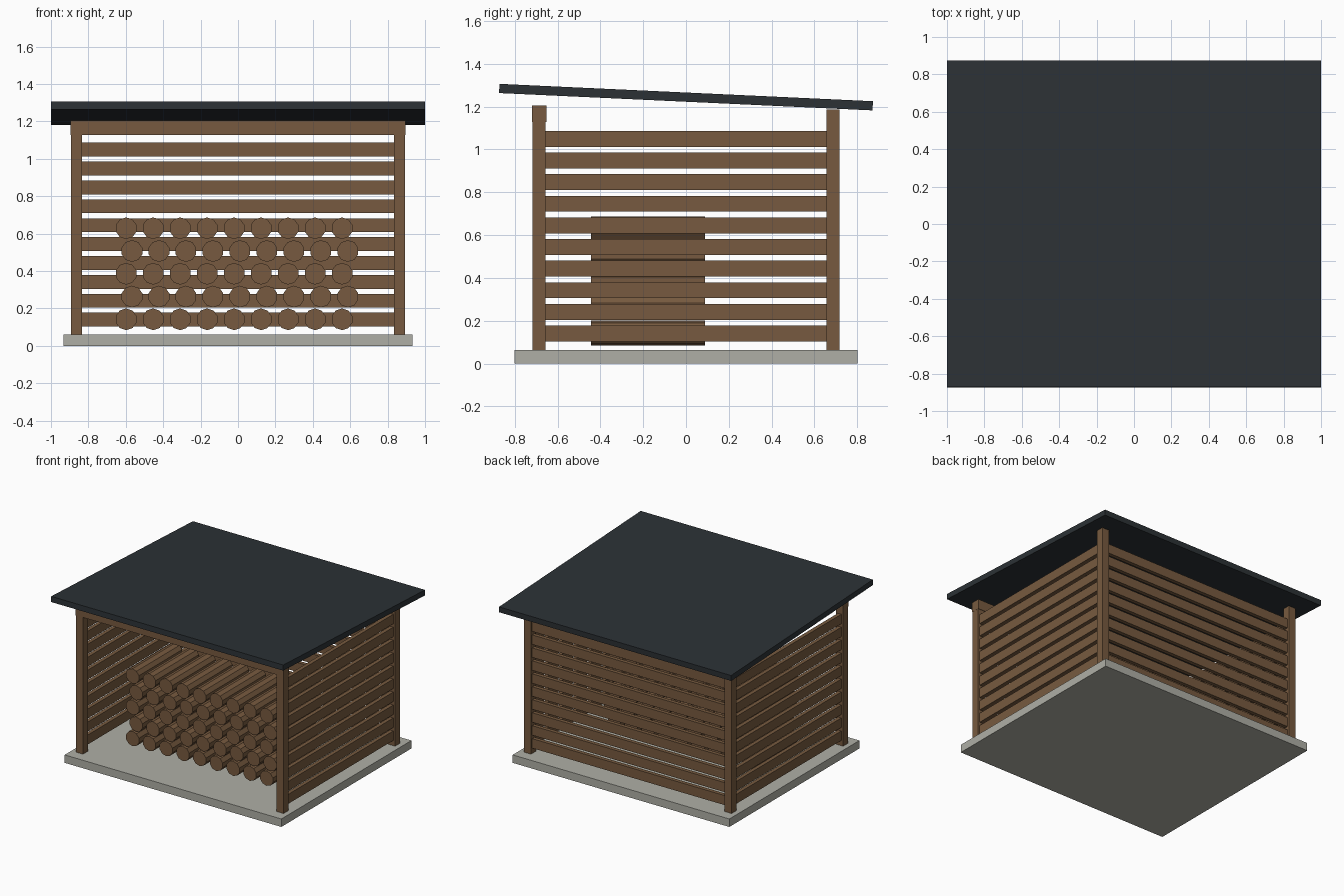
import bpy, math

if "Cube" in bpy.data.objects:
    bpy.data.objects.remove(bpy.data.objects["Cube"])


def material(name, rgb):
    m = bpy.data.materials.new(name)
    m.diffuse_color = (*rgb, 1)
    m.use_nodes = True
    m.node_tree.nodes["Principled BSDF"].inputs["Base Color"].default_value = m.diffuse_color
    return m


wood = material("wood", (0.184, 0.102, 0.05))
roofing = material("roofing", (0.025, 0.031, 0.036))
concrete = material("concrete", (0.43, 0.43, 0.38))


def box(name, centre, size, mat, tilt=0):
    bpy.ops.mesh.primitive_cube_add(size=1, location=centre, rotation=(tilt, 0, 0))
    o = bpy.context.object
    o.name = name
    o.scale = size
    o.data.materials.append(mat)
    return o


PX, PY, POST = 0.864, 0.686, 0.06
BASE = 0.062

# Floor slab
box("floor_slab", (0, 0, BASE / 2), (1.867, 1.6, BASE), concrete)

# Corner posts
top = 1.187
for sx, side in ((-1, "left"), (1, "right")):
    for sy, end in ((-1, "front"), (1, "back")):
        box(f"{end}_{side}_post", (sx * PX, sy * PY, (top + BASE) / 2),
            (POST, POST, top - BASE), wood)

# Front lintel beam
box("front_beam", (0, -PY, 1.167), (1.79, 0.067, 0.077), wood)

# Horizontal slats on the two sides and the back
for i in range(10):
    z = 0.14 + i * 0.101
    box(f"back_slat_{i}", (0, PY, z), (2 * PX - POST, 0.03, 0.074), wood)
    for sx, side in ((-1, "left"), (1, "right")):
        box(f"{side}_slat_{i}", (sx * PX, 0, z), (0.03, 2 * PY - POST, 0.074), wood)

# Sloping roof sheet
box("roof", (0, 0, 1.244), (2, 1.746, 0.043), roofing, -math.atan2(0.081, 1.745))

# Stacked firewood, alternate rows shifted
for row in range(5):
    for col in range(9):
        x = -0.598 + 0.031 * (row % 2) + col * 0.1443
        bpy.ops.mesh.primitive_cylinder_add(
            vertices=10, radius=0.058, depth=0.533,
            location=(x, -0.178, 0.142 + row * 0.1217), rotation=(math.pi / 2, 0, 0))
        log = bpy.context.object
        log.name = f"log_{row}_{col}"
        log.data.materials.append(wood)
